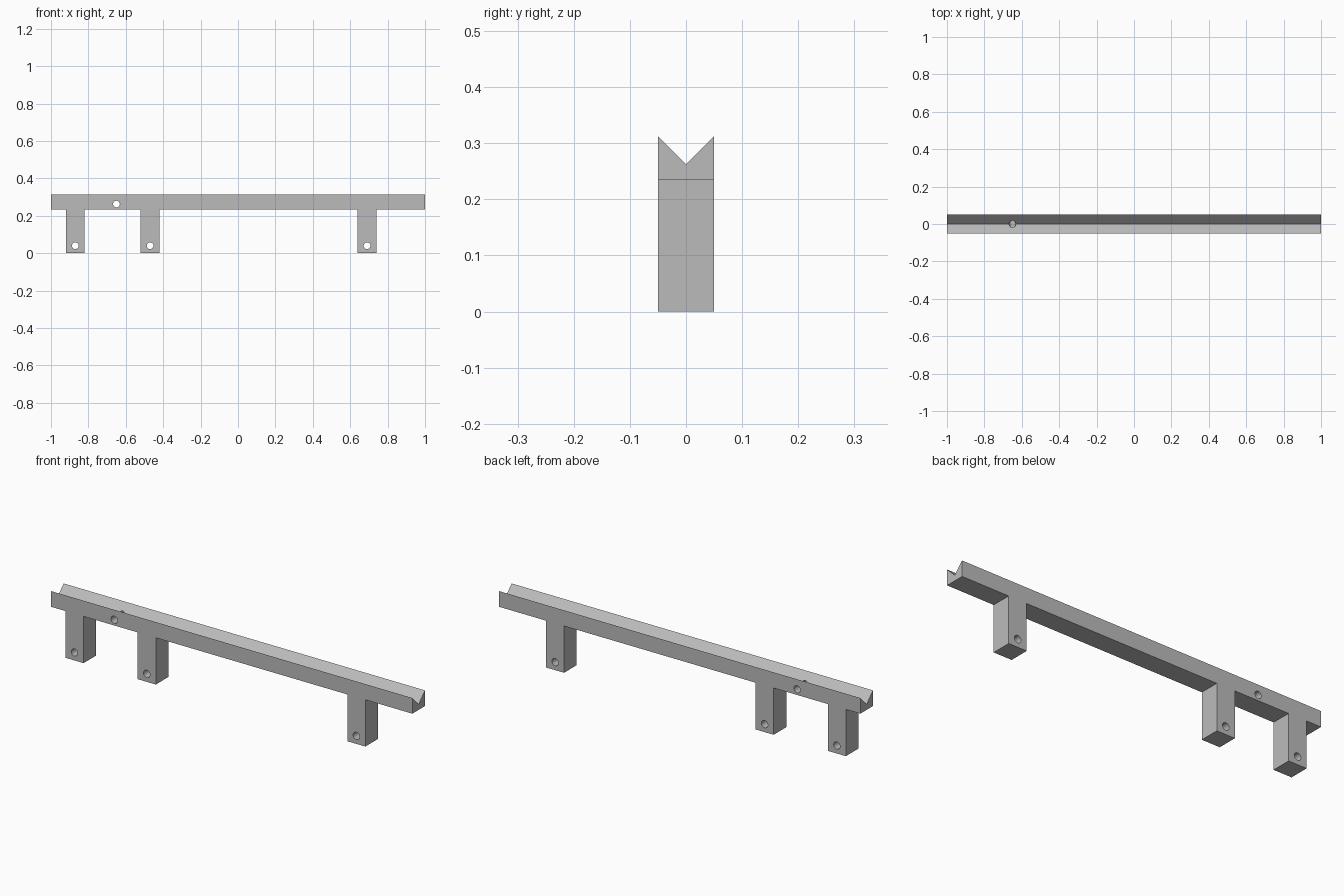
import bpy
import math
from mathutils import Vector

cube = bpy.data.objects.get("Cube")
if cube:
    bpy.data.objects.remove(cube, do_unlink=True)

HALF_LENGTH, HALF_DEPTH = 1.0, 0.05
TOP, UNDERSIDE, GROOVE = 0.3125, 0.234, 0.2625
LEGS = [-0.87, -0.47, 0.69]
LEG_HALF = 0.05
HOLE_RADIUS = 0.018

grey = bpy.data.materials.new("plain grey")
grey.use_nodes = True
colour = (0.5, 0.5, 0.5, 1)
grey.diffuse_color = colour
grey.node_tree.nodes["Principled BSDF"].inputs["Base Color"].default_value = colour


def prism(name, outline, direction):
    """Extrude a closed outline of 3D points along a direction."""
    n = len(outline)
    points = [Vector(p) for p in outline]
    verts = points + [p + Vector(direction) for p in points]
    faces = [list(range(n))[::-1], list(range(n, 2 * n))]
    faces += [[i, (i + 1) % n, (i + 1) % n + n, i + n] for i in range(n)]
    mesh = bpy.data.meshes.new(name)
    mesh.from_pydata(verts, [], faces)
    mesh.materials.append(grey)
    obj = bpy.data.objects.new(name, mesh)
    bpy.context.collection.objects.link(obj)
    # Make normals point outward
    bpy.context.view_layer.objects.active = obj
    bpy.ops.object.mode_set(mode="EDIT")
    bpy.ops.mesh.select_all(action="SELECT")
    bpy.ops.mesh.normals_make_consistent(inside=False)
    bpy.ops.object.mode_set(mode="OBJECT")
    return obj


def cut(target, cutter):
    """Subtract the cutter from the target and discard it."""
    cutter.hide_render = True
    mod = target.modifiers.new("cut", "BOOLEAN")
    mod.operation, mod.solver, mod.object = "DIFFERENCE", "EXACT", cutter
    bpy.context.view_layer.objects.active = target
    bpy.ops.object.modifier_apply(modifier=mod.name)
    bpy.data.objects.remove(cutter, do_unlink=True)


# Rail and legs as one silhouette
outline = [(-HALF_LENGTH, UNDERSIDE)]
for x in LEGS:
    a, b = x - LEG_HALF, x + LEG_HALF
    outline += [(a, UNDERSIDE), (a, 0), (b, 0), (b, UNDERSIDE)]
outline += [(HALF_LENGTH, UNDERSIDE), (HALF_LENGTH, TOP), (-HALF_LENGTH, TOP)]
rail = prism("rail_with_legs", [(x, -HALF_DEPTH, z) for x, z in outline],
             (0, 2 * HALF_DEPTH, 0))

# V groove along the top
reach = HALF_DEPTH + 0.02
start = -HALF_LENGTH - 0.1
groove = prism("groove_cutter",
               [(start, 0, GROOVE), (start, reach, GROOVE + reach),
                (start, -reach, GROOVE + reach)],
               (-2 * start, 0, 0))
cut(rail, groove)

# Pin holes through the legs and the rail
for x, z in [(x, 0.04) for x in LEGS] + [(-0.65, GROOVE)]:
    angles = [math.tau * (i + 0.5) / 32 for i in range(32)]
    circle = [(x + HOLE_RADIUS * math.cos(t), -0.1, z + HOLE_RADIUS * math.sin(t))
              for t in angles]
    cut(rail, prism("hole_cutter", circle, (0, 0.2, 0)))

# Smooth hole walls, sharp edges elsewhere
bpy.ops.object.select_all(action="DESELECT")
rail.select_set(True)
bpy.context.view_layer.objects.active = rail
bpy.ops.object.shade_smooth_by_angle(angle=math.radians(30))
